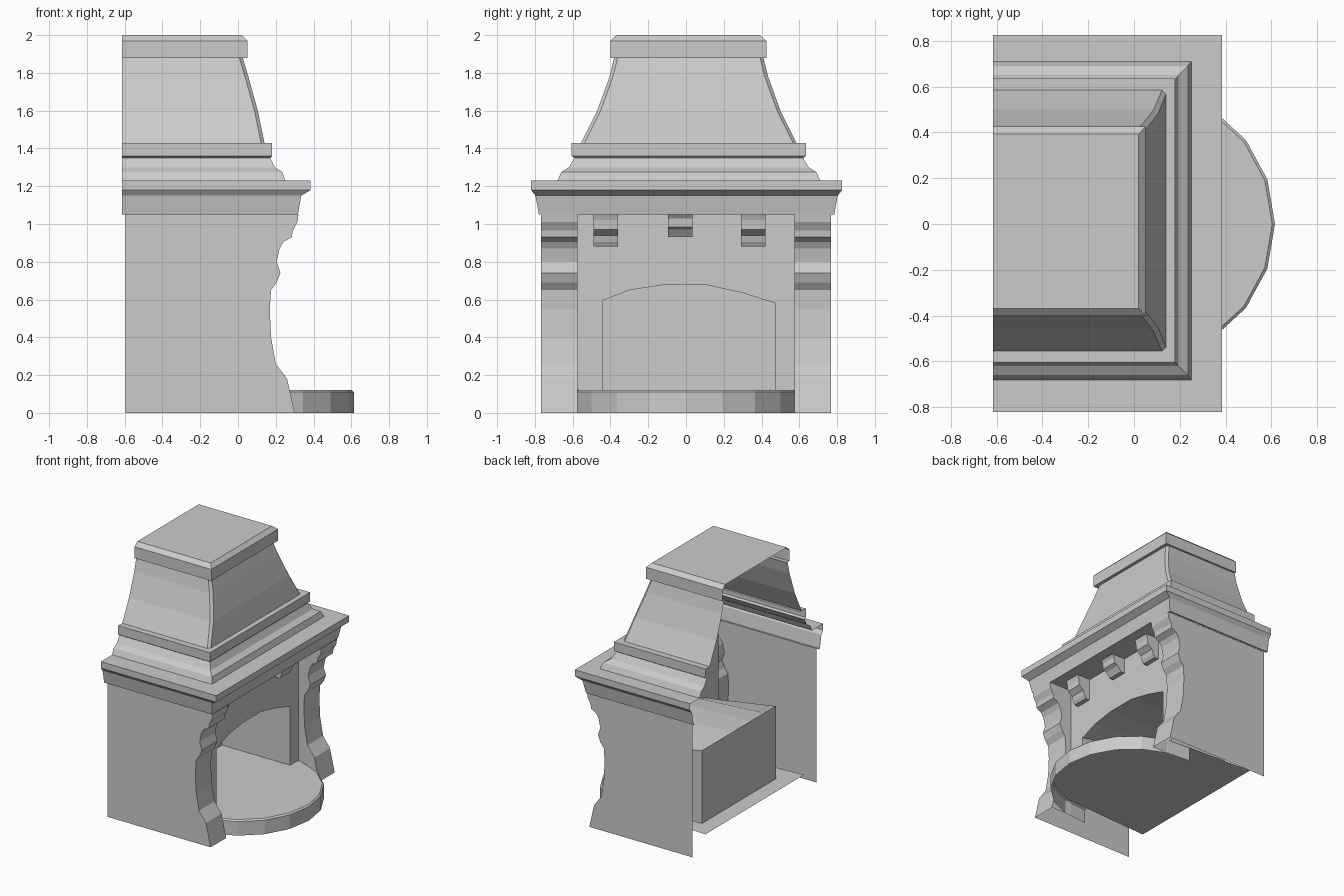
import bpy
from math import sin, cos, radians

if "Cube" in bpy.data.objects:
    bpy.data.objects.remove(bpy.data.objects["Cube"])


def make(name, verts, faces):
    me = bpy.data.meshes.new(name)
    me.from_pydata(verts, [], faces)
    me.validate()
    ob = bpy.data.objects.new(name, me)
    bpy.context.collection.objects.link(ob)
    return ob


def loft(name, rows, cap=False):
    """Join rows of equal length with quads; optionally close the last row."""
    n = len(rows[0])
    verts = [p for r in rows for p in r]
    faces = [(i * n + j, i * n + j + 1, (i + 1) * n + j + 1, (i + 1) * n + j)
             for i in range(len(rows) - 1) for j in range(n - 1)]
    if cap:
        faces.append(tuple(range((len(rows) - 1) * n, len(rows) * n)))
    return make(name, verts, faces)


BACK = -0.615


def ring(z, x, h, c, ch=0.0):
    """Three-sided outline, open at the back, with optional corner chamfer."""
    if ch:
        return [(BACK, c - h, z), (x - ch, c - h, z), (x, c - h + ch, z),
                (x, c + h - ch, z), (x - ch, c + h, z), (BACK, c + h, z)]
    return [(BACK, c - h, z), (x, c - h, z), (x, c + h, z), (BACK, c + h, z)]


# Mantel shelf and stepped moulding above it
loft("mantel", [ring(*r) for r in [
    (1.05, 0.30, 0.768, 0.003), (1.05, 0.317, 0.782, 0.003),
    (1.15, 0.335, 0.80, 0.003), (1.18, 0.385, 0.823, 0.003),
    (1.23, 0.385, 0.823, 0.003), (1.23, 0.25, 0.695, 0.015),
    (1.275, 0.235, 0.675, 0.015), (1.30, 0.195, 0.635, 0.015),
    (1.35, 0.17, 0.605, 0.015), (1.36, 0.18, 0.62, 0.015),
    (1.43, 0.18, 0.62, 0.015), (1.43, 0.12, 0.55, 0.015)]])

# Tapered hood with chamfered corners
loft("hood", [ring(z, x, h, 0.015, 0.018) for z, x, h in [
    (1.43, 0.14, 0.57), (1.60, 0.105, 0.485),
    (1.78, 0.055, 0.42), (1.88, 0.025, 0.395)]])

# Cap on the hood
loft("hood_cap", [ring(z, x, h, 0.012) for z, x, h in [
    (1.88, 0.01, 0.38), (1.88, 0.05, 0.413), (1.97, 0.05, 0.413),
    (2.0, 0.02, 0.38)]], cap=True)

# Side walls ending in carved pilasters (hollow, open behind)
WALL = 0.12
prof = [(0.30, 0), (0.26, 0.18), (0.20, 0.26), (0.175, 0.40), (0.168, 0.55),
        (0.175, 0.65), (0.205, 0.69), (0.225, 0.74), (0.205, 0.80),
        (0.22, 0.87), (0.24, 0.905), (0.285, 0.93), (0.29, 0.965),
        (0.315, 1.01), (0.32, 1.05)]
n = len(prof)
for side, s in (("left", -1), ("right", 1)):
    yo, yi = s * 0.768, s * 0.575
    verts = [(x, yo, z) for x, z in prof] + [(x, yi, z) for x, z in prof]
    verts += [(-0.595, yo, 1.05), (-0.595, yo, 0), (WALL, yi, 1.05), (WALL, yi, 0)]
    faces = [(i, i + 1, n + i + 1, n + i) for i in range(n - 1)]
    faces += [tuple(range(n)) + (2 * n, 2 * n + 1),
              tuple(range(n, 2 * n)) + (2 * n + 2, 2 * n + 3)]
    make(side + "_side_wall", verts, faces)

# Front wall with arched opening, and soffit under the mantel
arch = [(-0.44, 0.12), (-0.44, 0.595), (-0.30, 0.65), (-0.12, 0.677),
        (0.11, 0.677), (0.30, 0.635), (0.475, 0.58), (0.475, 0.12)]
outline = [(-0.575, 0.12)] + arch + [(0.575, 0.12), (0.575, 1.05), (-0.575, 1.05)]
make("front_wall", [(WALL, y, z) for y, z in outline], [tuple(range(len(outline)))])
make("soffit", [(WALL, -0.575, 1.05), (0.31, -0.575, 1.05),
                (0.31, 0.575, 1.05), (WALL, 0.575, 1.05)], [(0, 1, 2, 3)])

# Firebox running back from the arch to a flat back
loft("firebox", [[(WALL, y, z) for y, z in arch],
                 [(-0.47, y, 0.12 if z < 0.2 else 0.69) for y, z in arch]], cap=True)

# Small corbels under the mantel
small = [(WALL, 0.93), (0.155, 0.93), (0.165, 0.945), (0.185, 0.97),
         (0.215, 0.985), (0.22, 1.03), (0.235, 1.05), (WALL, 1.05)]
large = [(WALL, 0.88), (0.155, 0.88), (0.17, 0.905), (0.18, 0.94),
         (0.22, 0.97), (0.225, 1.02), (0.235, 1.05), (WALL, 1.05)]
for i, (yc, p) in enumerate([(-0.425, large), (-0.03, small), (0.355, large)]):
    m = len(p)
    verts = [(x, yc + d, z) for d in (-0.065, 0.065) for x, z in p]
    faces = [(j, (j + 1) % m, m + (j + 1) % m, m + j) for j in range(m - 1)]
    faces += [tuple(range(m)), tuple(range(m, 2 * m))]
    make("corbel_%d" % (i + 1), verts, faces)

# Hearth: thin floor with rounded front rim
angles = [radians(-95 + 19 * i) for i in range(11)]


def arc(r, z):
    return [(0.02 + r * cos(a), r * sin(a), z) for a in angles]


floor = [(-0.595, -0.61, 0.12)] + arc(0.583, 0.12) + [(-0.595, 0.61, 0.12)]
make("hearth_floor", floor, [tuple(range(len(floor)))])
loft("hearth_rim", [arc(0.595, 0), arc(0.595, 0.11), arc(0.583, 0.12)])

# Consistent facing for every part
import bmesh
for ob in bpy.context.collection.objects:
    bm = bmesh.new()
    bm.from_mesh(ob.data)
    bmesh.ops.recalc_face_normals(bm, faces=bm.faces)
    bm.to_mesh(ob.data)
    bm.free()
